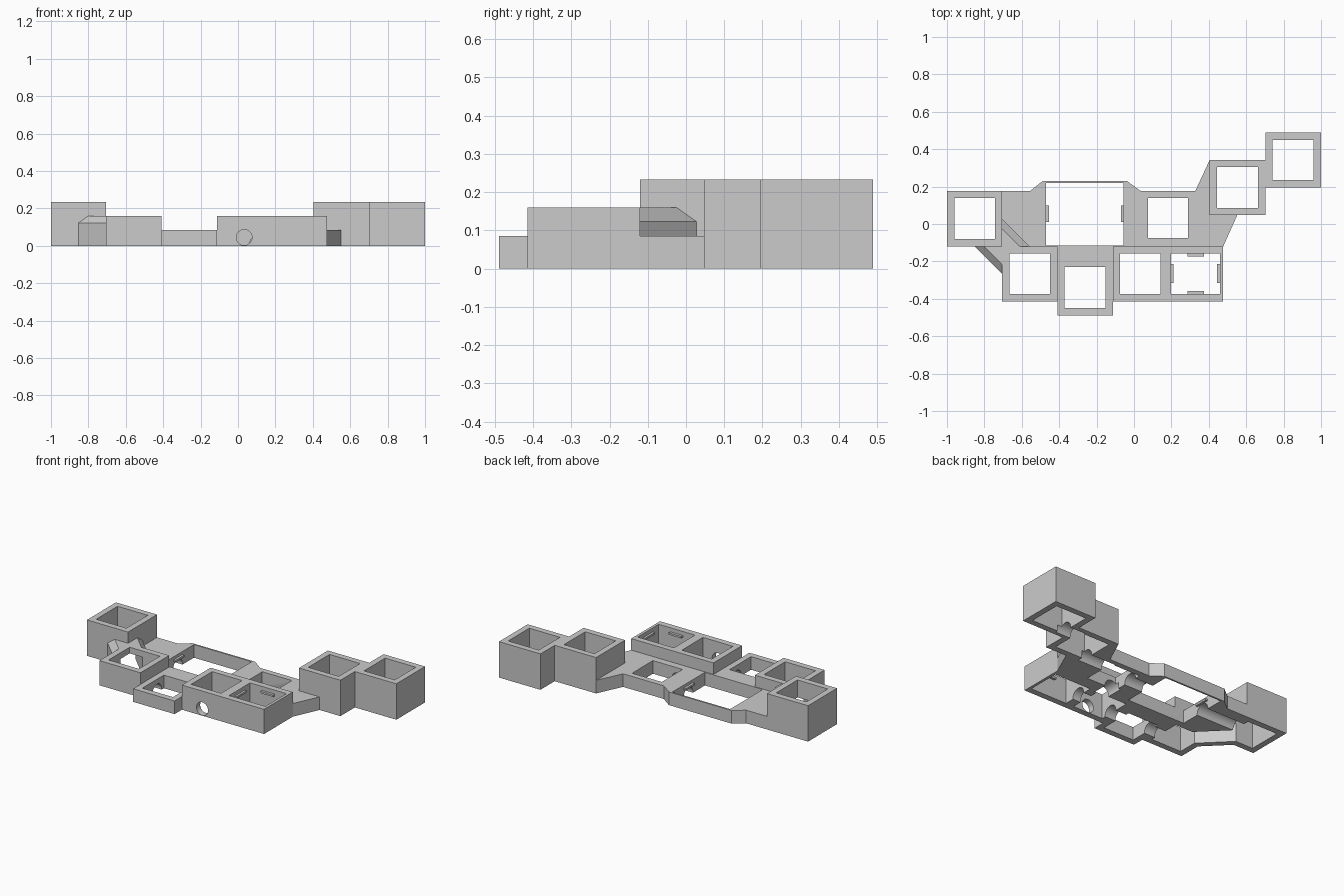
import bpy, bmesh
from math import pi
from mathutils import Matrix

cube = bpy.data.objects.get("Cube")
if cube:
    bpy.data.objects.remove(cube, do_unlink=True)

grey = bpy.data.materials.new("plain_grey")
grey.use_nodes = True
grey.diffuse_color = (0.6, 0.6, 0.6, 1)
grey.node_tree.nodes["Principled BSDF"].inputs["Base Color"].default_value = (0.6, 0.6, 0.6, 1)

LOW, MID, TALL = 0.085, 0.16, 0.233
WALL = 0.039


def finish(name, bm):
    bmesh.ops.recalc_face_normals(bm, faces=bm.faces)
    mesh = bpy.data.meshes.new(name)
    bm.to_mesh(mesh)
    bm.free()
    mesh.materials.append(grey)
    obj = bpy.data.objects.new(name, mesh)
    bpy.context.collection.objects.link(obj)
    return obj


def prism(name, outline, z0, z1):
    bm = bmesh.new()
    face = bm.faces.new([bm.verts.new((x, y, z0)) for x, y in outline])
    ext = bmesh.ops.extrude_face_region(bm, geom=[face])
    top = [v for v in ext["geom"] if isinstance(v, bmesh.types.BMVert)]
    bmesh.ops.translate(bm, verts=top, vec=(0, 0, z1 - z0))
    return finish(name, bm)


def add_box(bm, x0, x1, y0, y1, z0, z1):
    size = Matrix.Diagonal((x1 - x0, y1 - y0, z1 - z0, 1))
    mid = Matrix.Translation(((x0 + x1) / 2, (y0 + y1) / 2, (z0 + z1) / 2))
    bmesh.ops.create_cube(bm, size=1, matrix=mid @ size)


def add_tube(bm, centre, length, axis, radius=0.048):
    turn = Matrix.Rotation(pi / 2, 4, "Y" if axis == "X" else "X")
    bmesh.ops.create_cone(bm, cap_ends=True, segments=32, radius1=radius, radius2=radius,
                          depth=length, matrix=Matrix.Translation(centre) @ turn)


def rect(x0, x1, y0, y1):
    return [(x0, y0), (x1, y0), (x1, y1), (x0, y1)]


# Sockets: x range, y range, height
sockets = {
    "left_tower": (-1, -0.705, -0.12, 0.177, TALL),
    "front_socket_a": (-0.705, -0.41, -0.414, -0.12, MID),
    "front_socket_b": (-0.41, -0.113, -0.489, -0.12, LOW),
    "front_socket_c": (-0.113, 0.18, -0.414, -0.12, MID),
    "front_socket_d": (0.18, 0.477, -0.414, -0.12, MID),
    "right_tower_inner": (0.405, 0.702, 0.047, 0.343, TALL),
    "right_tower_outer": (0.702, 1, 0.195, 0.489, TALL),
}
bodies = [prism(n, rect(*s[:4]), 0, s[4]) for n, s in sockets.items()]

# Low base plate behind the front row
bodies.append(prism("base_plate", [
    (-0.705, -0.12), (0.477, -0.12), (0.552, 0.047), (0.405, 0.047), (0.405, 0.343),
    (0.328, 0.177), (0.035, 0.177), (-0.038, 0.23), (-0.488, 0.23), (-0.555, 0.177),
    (-0.705, 0.177)], 0, LOW))


# Chamfered corner braces covering the diagonal passage
def brace(name, side, z0):
    cx, cy = -0.705, -0.12
    bm = bmesh.new()
    rings = [[bm.verts.new((cx + a * side, cy + b * side, z))
              for a, b in ((0, 0), (reach, 0), (0, reach))]
             for reach, z in ((0.147, z0), (0.147, 0.123), (0.095, MID))]
    bm.faces.new(rings[0])
    bm.faces.new(rings[-1])
    for low, high in zip(rings, rings[1:]):
        for i in range(3):
            j = (i + 1) % 3
            bm.faces.new((low[i], low[j], high[j], high[i]))
    return finish(name, bm)


bodies += [brace("outer_brace", -1, 0), brace("inner_brace", 1, LOW)]

# Cutter for the square wells
bm = bmesh.new()
for name, (x0, x1, y0, y1, h) in sockets.items():
    left = 0.018 if name == "front_socket_d" else WALL
    right = 0.018 if name == "front_socket_d" else WALL
    back = 0.11 if name == "front_socket_b" else WALL
    add_box(bm, x0 + left, x1 - right, y0 + WALL, y1 - back, -0.1, 0.4)
add_box(bm, 0.076, 0.289, -0.074, 0.14, -0.1, 0.4)
add_box(bm, -0.47, -0.055, -0.115, 0.219, -0.1, 0.4)
wells = finish("well_cutter", bm)

# Cutter for the cable passages under the walls
bm = bmesh.new()
for x, y, length in ((-0.61, 0.055, 0.32), (0.01, 0.055, 0.17), (0.365, 0.1, 0.2),
                     (0.702, 0.265, 0.14), (-0.41, -0.3, 0.13), (-0.113, -0.3, 0.13),
                     (0.17, -0.265, 0.11)):
    add_tube(bm, (x, y, 0.005), length, "X")
add_tube(bm, (0.108, -0.115, 0.005), 0.13, "Y")
add_tube(bm, (0.033, -0.395, 0.045), 0.08, "Y", 0.042)
passages = finish("passage_cutter", bm)

# Cutter for the diagonal passage through the braced corner
bm = bmesh.new()
diagonal = (Matrix.Translation((-0.705, -0.12, 0.01)) @ Matrix.Rotation(-pi / 4, 4, "Z")
            @ Matrix.Diagonal((0.26, 0.13, 0.22, 1)))
bmesh.ops.create_cube(bm, size=1, matrix=diagonal)
corner = finish("corner_cutter", bm)

cutters = (wells, passages, corner)
corner_parts = ("left_tower", "front_socket_a", "base_plate", "outer_brace", "inner_brace")
for obj in bodies:
    for cutter in cutters:
        if cutter is corner and obj.name not in corner_parts:
            continue
        mod = obj.modifiers.new("cut", "BOOLEAN")
        mod.operation, mod.solver, mod.object = "DIFFERENCE", "EXACT", cutter
graph = bpy.context.evaluated_depsgraph_get()
results = [bpy.data.meshes.new_from_object(o.evaluated_get(graph)) for o in bodies]
for obj, mesh in zip(bodies, results):
    obj.modifiers.clear()
    obj.data = mesh
for cutter in cutters:
    bpy.data.objects.remove(cutter, do_unlink=True)

# Retaining clips inside the right front socket and the wide opening
bm = bmesh.new()
for box in ((0.198, 0.212, -0.315, -0.215), (0.444, 0.459, -0.315, -0.215),
            (0.285, 0.375, -0.175, -0.158), (0.285, 0.375, -0.375, -0.358)):
    add_box(bm, *box, 0.122, 0.134)
for box in ((-0.47, -0.455, 0.01, 0.1), (-0.07, -0.055, 0.01, 0.1)):
    add_box(bm, *box, 0.054, 0.066)
finish("retaining_clips", bm)

# Smooth the curved passages while keeping the walls crisp
bpy.ops.object.select_all(action="DESELECT")
for obj in bodies:
    obj.select_set(True)
bpy.context.view_layer.objects.active = bodies[0]
bpy.ops.object.shade_smooth_by_angle(angle=pi / 6)
